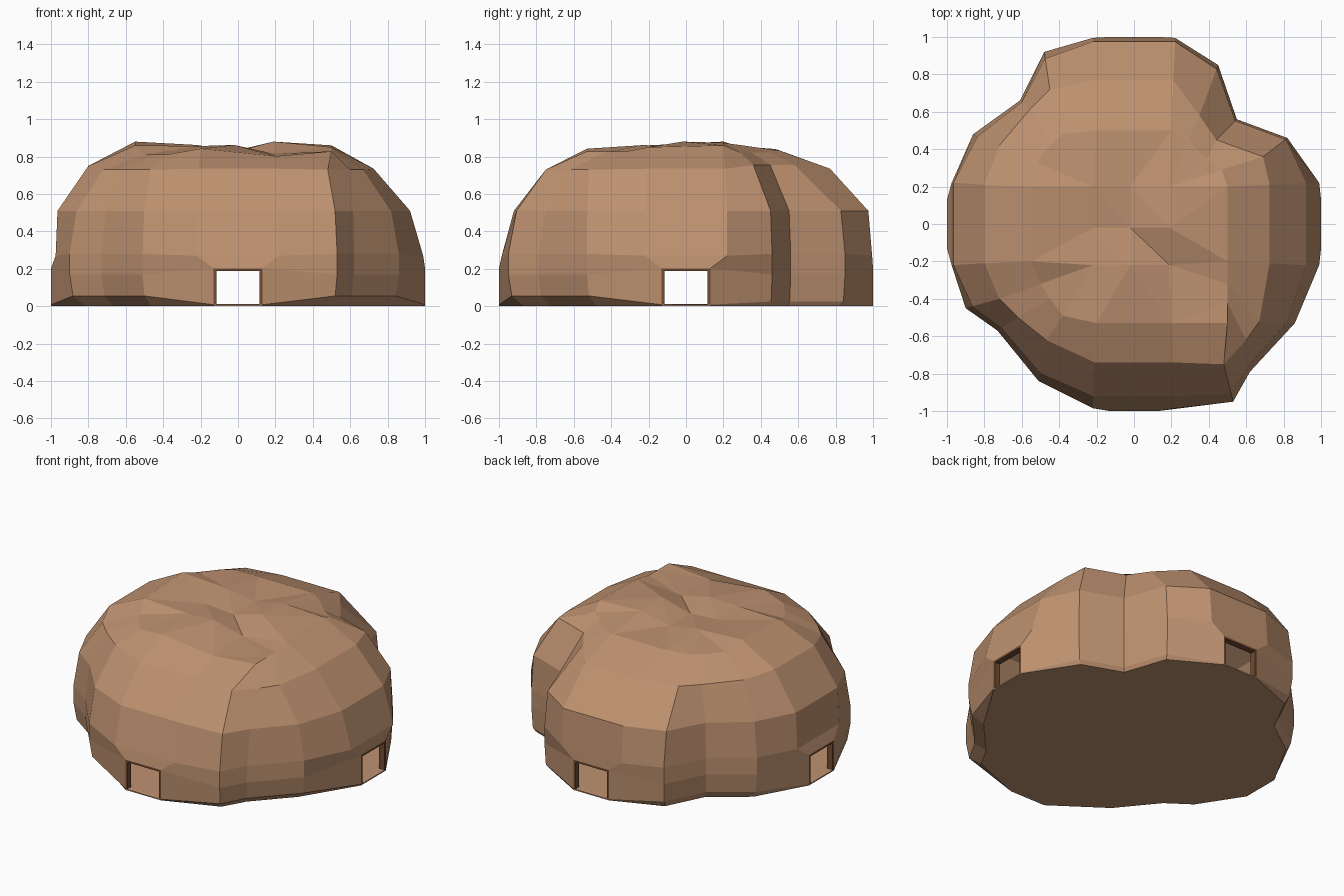
import bpy
import bmesh
from mathutils import Matrix, Vector
from mathutils.geometry import delaunay_2d_cdt

if "Cube" in bpy.data.objects:
    bpy.data.objects.remove(bpy.data.objects["Cube"])


def make_material(name, colour):
    mat = bpy.data.materials.new(name)
    mat.use_nodes = True
    mat.diffuse_color = colour
    mat.node_tree.nodes["Principled BSDF"].inputs["Base Color"].default_value = colour
    return mat


clay = make_material("clay_brown", (.52, .288, .164, 1))
wood = make_material("dark_wood", (.16, .07, .032, 1))

# Three corner points between each pair of doorways, counter-clockwise from the front
WALL = [(.53, -.95), (.62, -.79), (.86, -.53),
        (.82, .46), (.55, .56), (.45, .85),
        (-.48, .92), (-.61, .66), (-.86, .48),
        (-.9, -.45), (-.73, -.57), (-.51, -.84)]
SHOULDER = [(.48, -.75), (.6, -.62), (.67, -.52),
            (.69, .36), (.44, .45), (.35, .58),
            (-.45, .72), (-.55, .62), (-.72, .42),
            (-.72, -.4), (-.62, -.5), (-.47, -.62)]
CROWN = [(.5, -.53), (.5, -.42), (.5, -.32),
         (.47, .29), (.39, .35), (.29, .45),
         (-.38, .48), (-.45, .42), (-.52, .33),
         (-.5, -.32), (-.45, -.4), (-.38, -.49)]
# Uneven summit: height rows from front to back
SUMMIT_X = (-.22, -.02, .19)
SUMMIT = {-.22: (.856, .862, .815),
          -.02: (.842, .825, .88),
          .2: (.862, .83, .874)}
OUTWARD = [Vector((0, -1)), Vector((1, 0)), Vector((0, 1)), Vector((-1, 0))]
FULL = [1] * 4
DOOR_HALF = .13
DOOR_TOP = .202


def blend(a, b, factors):
    """Move corner points from a towards b, one factor per corner group."""
    return [Vector(p).lerp(Vector(q), factors[i // 3])
            for i, (p, q) in enumerate(zip(a, b))]


def scaled(points, factors):
    return [Vector(p) * factors[i // 3] for i, p in enumerate(points)]


def ring(bm, corners, depths, half, door_z, corner_z, slopes=(0, 0, 0, 0)):
    """One loop: a doorway pair, then three corners, on each of four sides."""
    verts = []
    for side, out in enumerate(OUTWARD):
        along = Vector((-out.y, out.x))
        pts = [(out * depths[side] + along * half * s, door_z[side] + s * slopes[side])
               for s in (-1, 1)]
        pts += [(Vector(c), corner_z[side]) for c in corners[side * 3:side * 3 + 3]]
        verts += [bm.verts.new((p.x, p.y, z)) for p, z in pts]
    return verts


def finish(bm, name, mat):
    mesh = bpy.data.meshes.new(name)
    bm.to_mesh(mesh)
    bm.free()
    mesh.materials.append(mat)
    obj = bpy.data.objects.new(name, mesh)
    bpy.context.collection.objects.link(obj)
    return obj


# Rock shell built from stacked faceted loops, with the base tucked under at the corners
bm = bmesh.new()
rings = [
    ring(bm, scaled(WALL, [.91, .97, .95, .91]), FULL, DOOR_HALF, [0] * 4, [0] * 4),
    ring(bm, scaled(WALL, [.98, .99, .98, .98]), FULL, DOOR_HALF, [.008] * 4,
         [.055, .025, .045, .055]),
    ring(bm, WALL, FULL, DOOR_HALF, [DOOR_TOP] * 4, [.17] * 4),
    ring(bm, WALL, [.985, .99, .995, .975], .22, [.27] * 4, [.28] * 4),
    ring(bm, blend(WALL, SHOULDER, [.22, .08, .18, .2]), [.92, .92, .975, .965], .22,
         [.51] * 4, [.51] * 4),
    ring(bm, SHOULDER, [.74, .725, .77, .8], .21, [.735, .735, .735, .75],
         [.73, .755, .74, .73]),
    ring(bm, CROWN, [.53, .5, .5, .55], .2, [.822, .855, .832, .87],
         [.828, .822, .84, .81], [-.02, .005, 0, -.01]),
]
count = len(rings[0])
for level, (low, high) in enumerate(zip(rings, rings[1:])):
    for i in range(count):
        j = (i + 1) % count
        # Leave the four doorways open
        if level == 1 and i % 5 == 0:
            continue
        bm.faces.new((low[i], low[j], high[j], high[i]))

# Summit facets inside the crown loop
tops = rings[-1] + [bm.verts.new((x, y, z)) for y, row in SUMMIT.items()
                    for x, z in zip(SUMMIT_X, row)]
border = [(i, (i + 1) % count) for i in range(count)]
result = delaunay_2d_cdt([v.co.xy for v in tops], border, [], 1, 1e-5)
for tri in result[2]:
    face = bm.faces.new([tops[result[3][k][0]] for k in tri])
    face.normal_update()
    if face.normal.z < 0:
        face.normal_flip()

# Flat floor
bm.faces.new(rings[0][::-1])
shell = finish(bm, "rock_shell", clay)

# Thin wall thickness
wall = shell.modifiers.new("wall_thickness", "SOLIDIFY")
wall.thickness = .012
wall.offset = -1

# Door frames: two jambs and a lintel set flush in each doorway
BAR = .014
JAMB_X = DOOR_HALF - BAR / 2
BARS = [((-JAMB_X, DOOR_TOP / 2), (BAR, DOOR_TOP - .01)),
        ((JAMB_X, DOOR_TOP / 2), (BAR, DOOR_TOP - .01)),
        ((0, DOOR_TOP - BAR / 2), (DOOR_HALF * 2, BAR))]
for name, out in zip(("front", "left", "back", "right"), OUTWARD):
    turn = Matrix(((-out.y, out.x, 0, 0), (out.x, out.y, 0, 0),
                   (0, 0, 1, 0), (0, 0, 0, 1)))
    bm = bmesh.new()
    for (x, z), (width, height) in BARS:
        place = Matrix.Translation((x, .98, z)) @ Matrix.Diagonal((width, .04, height, 1))
        bmesh.ops.create_cube(bm, size=1, matrix=turn @ place)
    bmesh.ops.recalc_face_normals(bm, faces=bm.faces)
    finish(bm, name + "_door_frame", wood)
